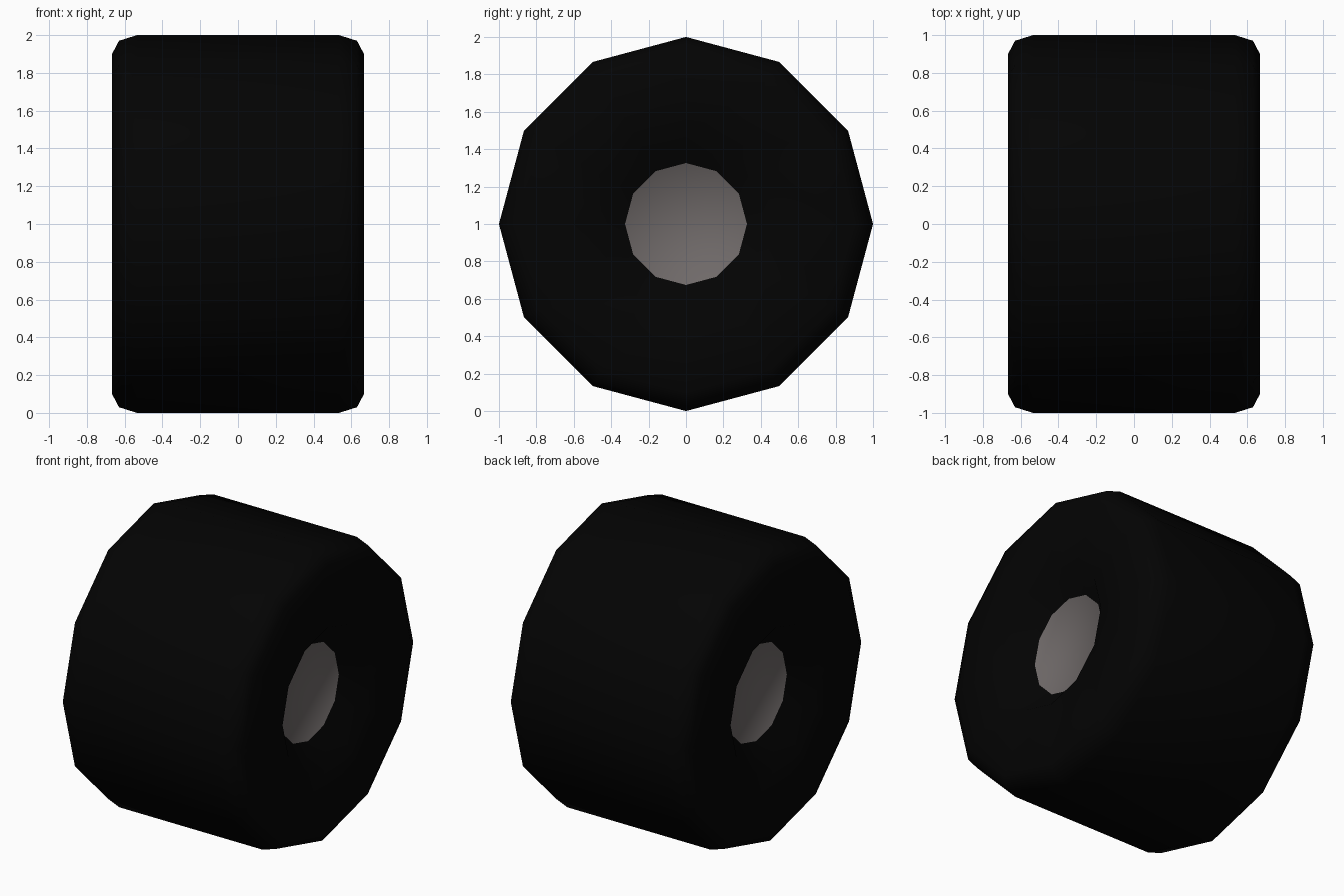
import bpy, bmesh, math

if "Cube" in bpy.data.objects:
    bpy.data.objects.remove(bpy.data.objects["Cube"])

SIDES = 12
CENTRE_Z = 1.0


def material(name, rgb):
    m = bpy.data.materials.new(name)
    m.diffuse_color = (*rgb, 1.0)
    m.use_nodes = True
    m.node_tree.nodes["Principled BSDF"].inputs["Base Color"].default_value = m.diffuse_color
    return m


black = material("black rubber", (0.001, 0.001, 0.001))
grey = material("warm grey metal", (0.16, 0.143, 0.141))

# Wheel profile (x, radius): tread, rounded shoulder, flat sidewall, chamfer down to the hub
right = [(0.535, 1.0), (0.63, 0.97), (0.667, 0.9), (0.667, 0.477), (0.525, 0.326)]
profile = [(-x, r) for x, r in reversed(right)] + right

# Spin the profile around the x axis
bm = bmesh.new()
rings = []
for x, r in profile:
    ring = []
    for i in range(SIDES):
        a = 2 * math.pi * i / SIDES
        ring.append(bm.verts.new((x, r * math.cos(a), CENTRE_Z + r * math.sin(a))))
    rings.append(ring)
for a, b in zip(rings, rings[1:]):
    for i in range(SIDES):
        j = (i + 1) % SIDES
        bm.faces.new((a[i], a[j], b[j], b[i]))

# Hub caps
for ring in (rings[0], rings[-1]):
    bm.faces.new(ring).material_index = 1

bmesh.ops.recalc_face_normals(bm, faces=bm.faces)
for f in bm.faces:
    f.smooth = True
me = bpy.data.meshes.new("wheel")
bm.to_mesh(me)
bm.free()
me.materials.append(black)
me.materials.append(grey)
ob = bpy.data.objects.new("wheel", me)
bpy.context.collection.objects.link(ob)
